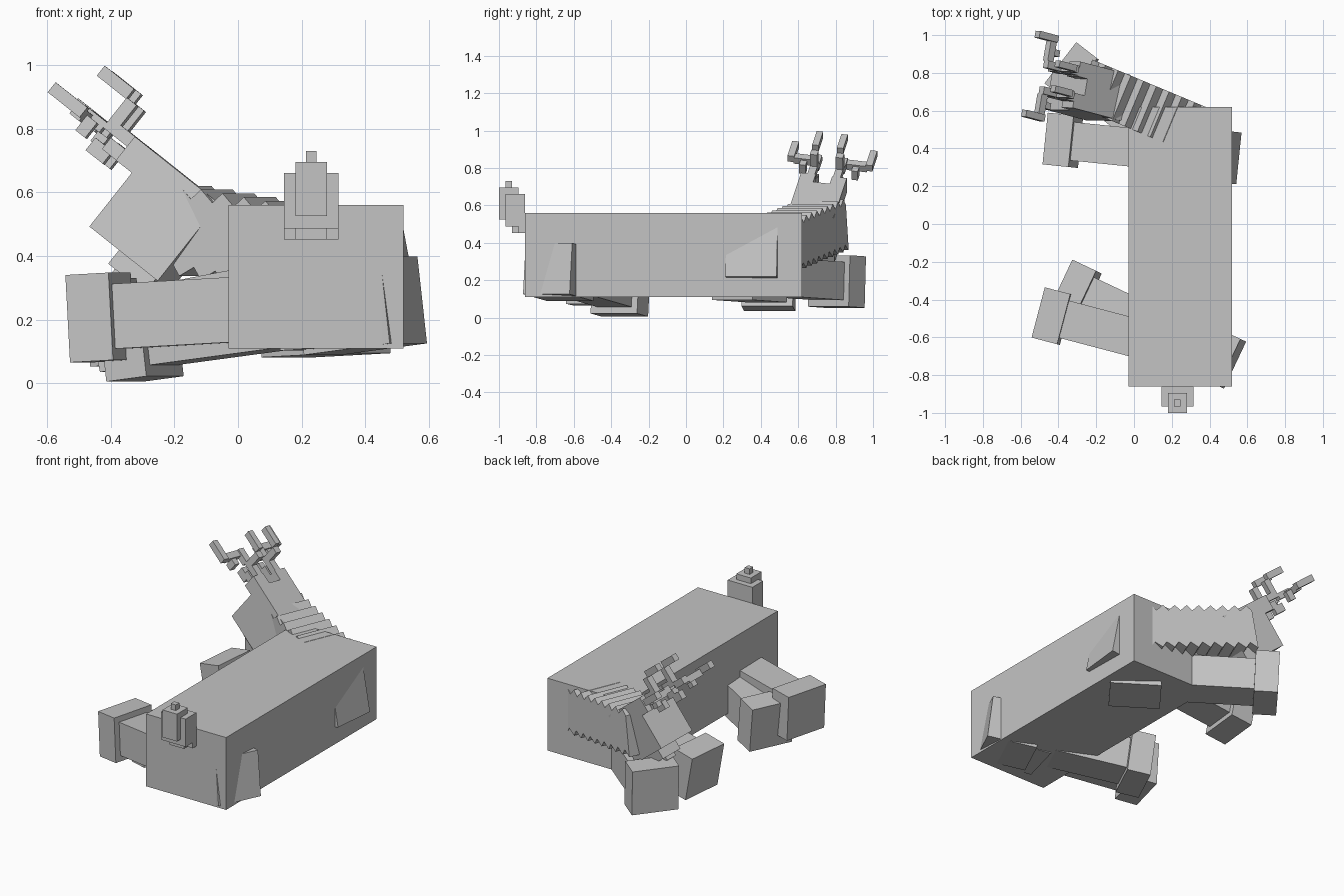
import bpy, bmesh
from mathutils import Vector, Matrix

if "Cube" in bpy.data.objects:
    bpy.data.objects.remove(bpy.data.objects["Cube"])

mat = bpy.data.materials.new("plain grey")
mat.diffuse_color = (0.55, 0.55, 0.55, 1)
mat.use_nodes = True
mat.node_tree.nodes["Principled BSDF"].inputs["Base Color"].default_value = mat.diffuse_color


def finish(name, bm):
    bmesh.ops.recalc_face_normals(bm, faces=bm.faces)
    me = bpy.data.meshes.new(name)
    bm.to_mesh(me)
    bm.free()
    me.materials.append(mat)
    ob = bpy.data.objects.new(name, me)
    bpy.context.collection.objects.link(ob)
    return ob


def add_box(bm, lo, hi, frame=Matrix.Identity(4)):
    lo, hi = Vector(lo), Vector(hi)
    m = frame @ Matrix.Translation((lo + hi) / 2) @ Matrix.Diagonal((*(hi - lo), 1))
    bmesh.ops.create_cube(bm, size=1, matrix=m)


def boxes(name, spans, frame=Matrix.Identity(4)):
    bm = bmesh.new()
    for lo, hi in spans:
        add_box(bm, lo, hi, frame)
    return finish(name, bm)


def make_frame(origin, x, y):
    x = Vector(x).normalized()
    y = Vector(y)
    y = (y - x * y.dot(x)).normalized()
    m = Matrix((x, y, x.cross(y))).transposed().to_4x4()
    m.translation = Vector(origin)
    return m


# body
boxes("body", [((-0.03, -0.86, 0.11), (0.52, 0.62, 0.56))])

# stepped tail
boxes("tail", [
    ((0.145, -0.965, 0.487), (0.315, -0.86, 0.66)),
    ((0.18, -0.93, 0.452), (0.28, -0.86, 0.487)),
    ((0.145, -0.895, 0.452), (0.315, -0.86, 0.487)),
    ((0.18, -1.0, 0.525), (0.28, -0.895, 0.695)),
    ((0.213, -0.965, 0.695), (0.247, -0.93, 0.73))])

# folded legs: hoof block, slim shank, thick thigh
legs = {
    "hind_leg_outer": ((-0.50, -0.47, 0.203), (0.45, -0.72, 0.257)),
    "hind_leg_inner": ((-0.37, -0.32, 0.142), (0.52, -0.74, 0.262)),
    "front_leg_outer": ((-0.445, 0.45, 0.17), (0.53, 0.35, 0.355)),
    "front_leg_inner": ((-0.385, 0.85, 0.19), (0.39, 0.25, 0.232))}
for name, (a, b) in legs.items():
    d = Vector(b) - Vector(a)
    L = d.length
    f = make_frame(a, d, Vector((0, 0, 1)).cross(d))
    boxes(name, [
        ((0, -0.1375, -0.1375), (0.14, 0.1375, 0.1375)),
        ((0.14, -0.102, -0.102), (L - 0.3, 0.102, 0.102)),
        ((L - 0.3, -0.1375, -0.1375), (L, 0.1375, 0.1375))], f)

# neck: sawtooth profile extruded across its width
axis = Vector((-0.91, 0.38, 0.16))
nf = make_frame((0.03, 0.625, 0.45), axis, Vector((0, 0, 1)).cross(axis))
teeth, p0, step = 9, -0.36, 0.074
top, low = [], []
for i in range(teeth):
    p = p0 + i * step
    top += [(p, 0.105), (p + step * 0.6, 0.14)]
    low += [(p, -0.14), (p + step * 0.4, -0.105)]
end = p0 + teeth * step
outline = top + [(end, 0.105), (end, -0.14)] + low[::-1]
bm = bmesh.new()
face = bm.faces.new([bm.verts.new((p, -0.13, q)) for p, q in outline])
ext = bmesh.ops.extrude_face_region(bm, geom=[face])["geom"]
bmesh.ops.translate(bm, vec=(0, 0.26, 0), verts=[v for v in ext if isinstance(v, bmesh.types.BMVert)])
bm.transform(nf)
finish("neck", bm)

# head frame: local x = crown direction, y = sideways from middle, z = towards the muzzle
u, w = Vector((-0.766, 0.203, 0.609)), Vector((0.166, 0.979, -0.118))
hf = make_frame(Vector((-0.06, 0.545, 0.565)) + w * 0.125, u, w)
boxes("head", [((0, -0.125, 0), (0.28, 0.125, 0.31))], hf)
boxes("muzzle", [((0.02, -0.07, 0.31), (0.17, 0.07, 0.365))], hf)
boxes("nose", [((0.1, -0.035, 0.365), (0.15, 0.035, 0.385))], hf)

# ears and stepped antlers, mirrored
ear = [((0.28, 0.045, 0), (0.345, 0.125, 0.095))]
antler = [
    ((0.345, 0.05, 0.0), (0.45, 0.09, 0.04)),
    ((0.41, 0.05, -0.08), (0.45, 0.09, 0.0)),
    ((0.45, 0.05, -0.115), (0.57, 0.085, -0.075)),
    ((0.45, 0.05, 0.02), (0.54, 0.09, 0.06)),
    ((0.50, 0.09, 0.03), (0.54, 0.20, 0.07)),
    ((0.50, 0.195, 0.02), (0.63, 0.232, 0.06)),
    ((0.345, 0.05, 0.05), (0.41, 0.09, 0.095)),
    ((0.38, 0.05, 0.08), (0.45, 0.085, 0.13)),
    ((0.46, 0.125, 0.04), (0.50, 0.16, 0.10))]
for side, s in (("left", 1), ("right", -1)):
    for part, spans in (("ear", ear), ("antler", antler)):
        flipped = [((lo[0], min(s * lo[1], s * hi[1]), lo[2]),
                    (hi[0], max(s * lo[1], s * hi[1]), hi[2])) for lo, hi in spans]
        boxes(part + "_" + side, flipped, hf)
